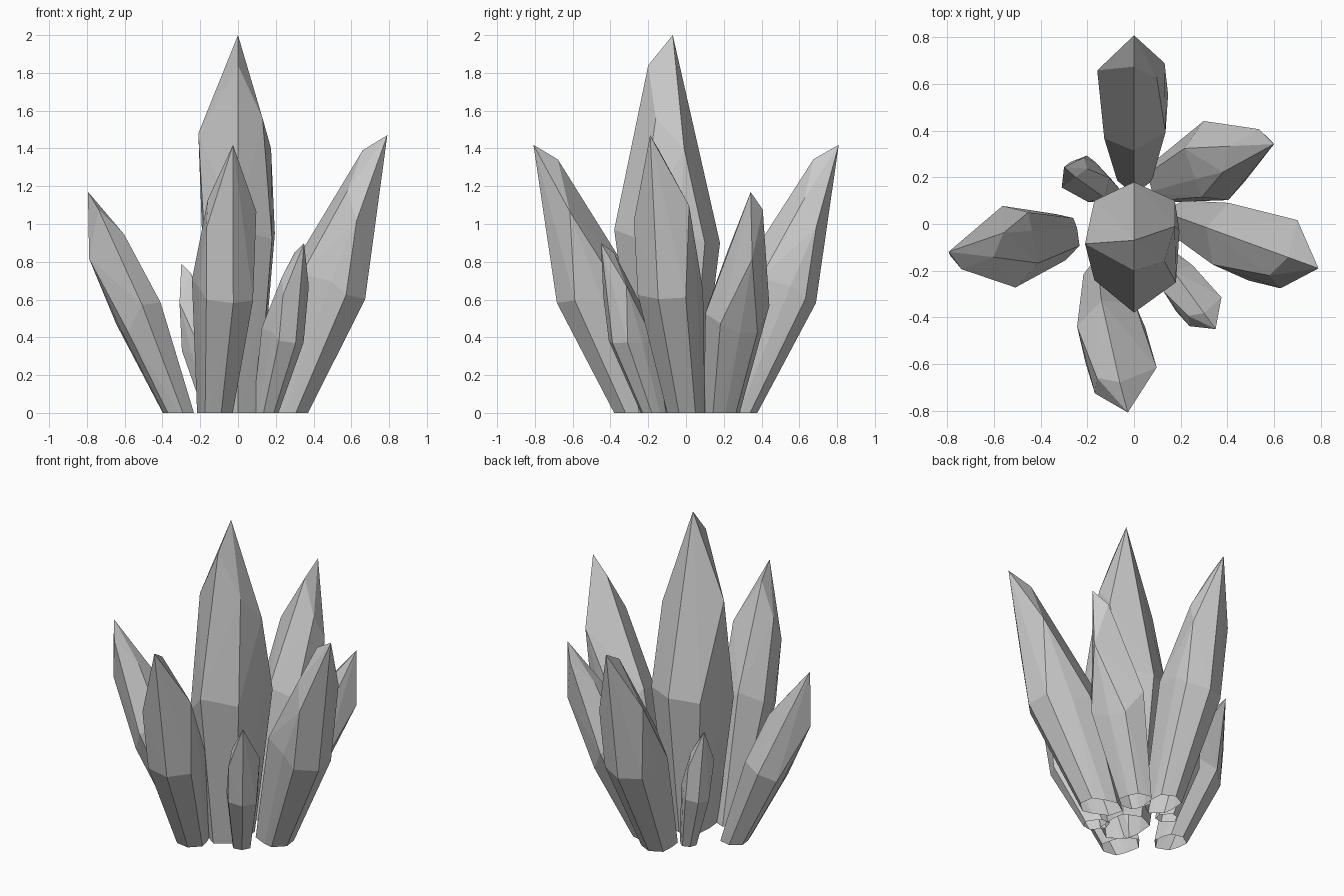
import bpy, bmesh
from math import radians
from mathutils import Vector, Matrix

if "Cube" in bpy.data.objects:
    bpy.data.objects.remove(bpy.data.objects["Cube"])

# One faceted crystal: chisel tip, uneven shoulders and a wide eight-sided belt
TIP = [(0, -.07, 2), (0, -.2, 1.84), (-.21, -.085, 1.48),
       (.175, -.01, 1.4), (.13, -.16, 1.56)]
BELT = [(0, -.38, .97), (.18, -.25, .92), (.195, -.03, .95), (.175, .1, .9),
        (0, .18, .9), (-.17, .1, .88), (-.185, -.08, .8), (-.17, -.24, .8)]
# Root: the belt shrunk towards the axis, reaching below the ground
ROOT = [(x * .52, -.08 + (y + .08) * .5, -.15) for x, y, z in BELT]


def crystal(name, x, y, heading, tilt, spin, size):
    """Place a leaning copy of the crystal, cut off and left open at the ground."""
    m = (Matrix.Translation((x, y, 0))
         @ Matrix.Rotation(radians(heading), 4, 'Z')
         @ Matrix.Rotation(radians(-tilt), 4, 'X')
         @ Matrix.Rotation(radians(spin), 4, 'Z')
         @ Matrix.Scale(size, 4))
    bm = bmesh.new()
    for p in TIP + BELT + ROOT:
        bm.verts.new(m @ Vector(p))
    bmesh.ops.convex_hull(bm, input=bm.verts[:])
    bmesh.ops.delete(bm, geom=[v for v in bm.verts if not v.link_faces],
                     context='VERTS')
    bmesh.ops.recalc_face_normals(bm, faces=bm.faces[:])
    bmesh.ops.bisect_plane(
        bm, geom=bm.verts[:] + bm.edges[:] + bm.faces[:],
        plane_co=(0, 0, 0), plane_no=(0, 0, 1), clear_inner=True)
    mesh = bpy.data.meshes.new(name)
    bm.to_mesh(mesh)
    bm.free()
    bpy.context.collection.objects.link(bpy.data.objects.new(name, mesh))


# Tall centre crystal and the ring leaning outwards around it
crystal("centre_crystal", 0, 0, 0, 0, 0, 1)
crystal("back_crystal", 0, .32, 0, 21, 0, .75)
crystal("front_crystal", -.105, -.325, 190, 21, 7, .75)
crystal("right_crystal", .315, -.017, -110, 21, 0, .777)
crystal("left_crystal", -.325, .0, 99, 22.5, -87, .633)
crystal("back_right_crystal", .16, .135, -70, 22.5, -90, .633)
crystal("front_right_small_crystal", .168, -.2, -144, 21, 0, .475)
crystal("back_left_small_crystal", -.145, .175, 63, 14, -18, .404)
